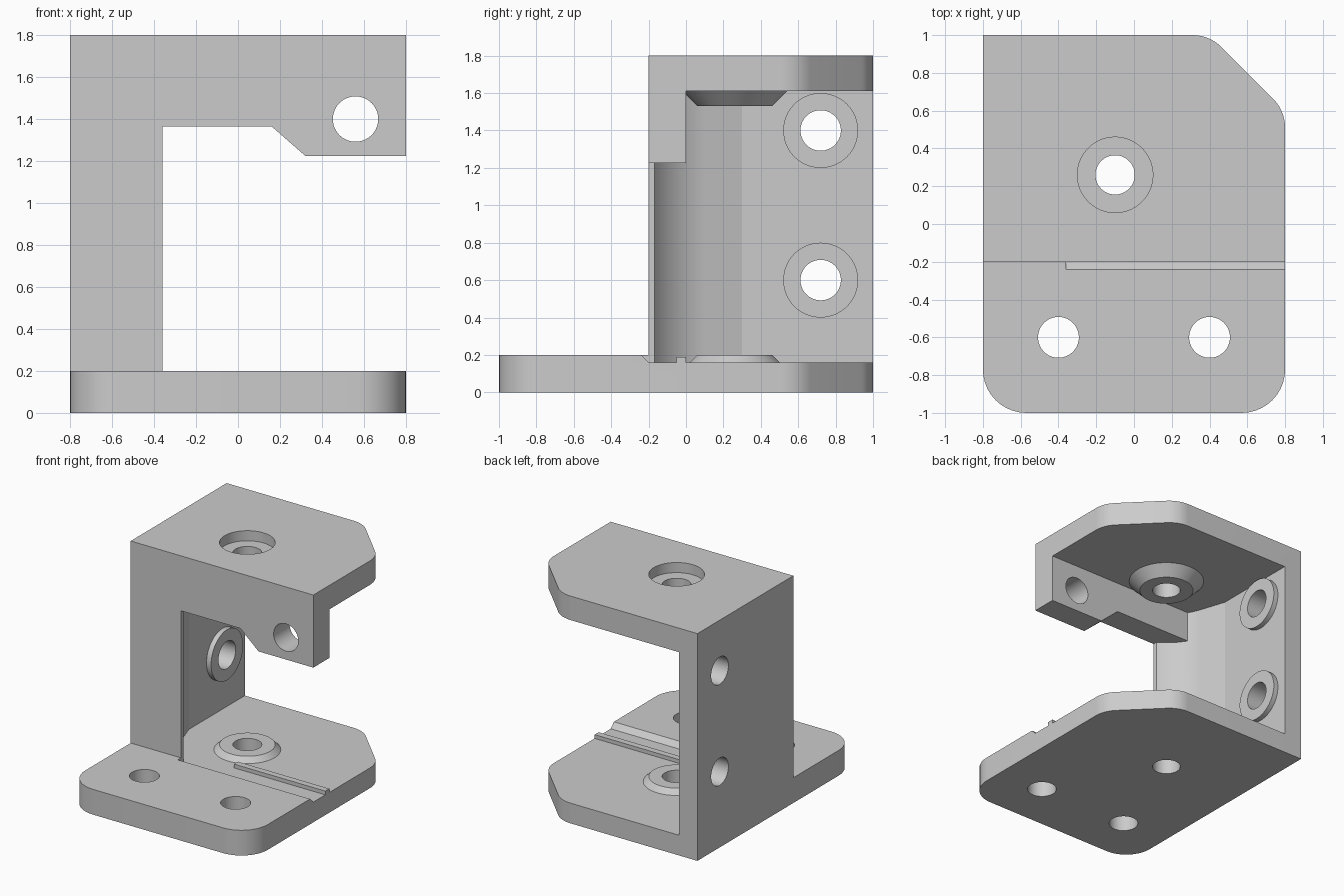
import bpy, bmesh
from math import sin, cos, tan, pi, radians, atan2, hypot, acos
from mathutils import Vector, Matrix

if "Cube" in bpy.data.objects:
    bpy.data.objects.remove(bpy.data.objects["Cube"])

grey = bpy.data.materials.new("light_grey")
grey.use_nodes = True
grey.diffuse_color = (0.6, 0.6, 0.6, 1)
grey.node_tree.nodes["Principled BSDF"].inputs["Base Color"].default_value = (0.6, 0.6, 0.6, 1)


def add_object(name, bm):
    bmesh.ops.recalc_face_normals(bm, faces=bm.faces)
    mesh = bpy.data.meshes.new(name)
    bm.to_mesh(mesh)
    bm.free()
    mesh.materials.append(grey)
    obj = bpy.data.objects.new(name, mesh)
    bpy.context.collection.objects.link(obj)
    return obj


def prism(name, points, low, high, axis="z"):
    """Extrude a 2D outline along an axis."""
    place = {"x": lambda a, b, t: (t, a, b),
             "y": lambda a, b, t: (a, t, b),
             "z": lambda a, b, t: (a, b, t)}[axis]
    bm = bmesh.new()
    face = bm.faces.new([bm.verts.new(place(a, b, low)) for a, b in points])
    ext = bmesh.ops.extrude_face_region(bm, geom=[face])
    verts = [v for v in ext["geom"] if isinstance(v, bmesh.types.BMVert)]
    bmesh.ops.translate(bm, verts=verts, vec=place(0, 0, high - low))
    return add_object(name, bm)


def frustum(name, start, end, r1, r2=None):
    """Round part from start to end."""
    start, end = Vector(start), Vector(end)
    turn = (end - start).to_track_quat("Z", "Y").to_matrix().to_4x4()
    bm = bmesh.new()
    bmesh.ops.create_cone(bm, cap_ends=True, segments=64, radius1=r1,
                          radius2=r2 or r1, depth=(end - start).length,
                          matrix=Matrix.Translation((start + end) / 2) @ turn)
    return add_object(name, bm)


def rounded(corners, steps=10):
    """Outline from (x, y, fillet radius) corners."""
    out = []
    for i, (x, y, r) in enumerate(corners):
        p = Vector((x, y))
        if not r:
            out.append(p)
            continue
        a = (Vector(corners[i - 1][:2]) - p).normalized()
        b = (Vector(corners[(i + 1) % len(corners)][:2]) - p).normalized()
        half = a.angle(b) / 2
        centre = p + (a + b).normalized() * (r / sin(half))
        start = p + a * (r / tan(half)) - centre
        sweep = start.angle_signed(p + b * (r / tan(half)) - centre)
        for k in range(steps + 1):
            t = -sweep * k / steps
            out.append(centre + Vector((start.x * cos(t) - start.y * sin(t),
                                        start.x * sin(t) + start.y * cos(t))))
    return out


def combine(body, tool, operation="DIFFERENCE"):
    mod = body.modifiers.new("join", "BOOLEAN")
    mod.operation, mod.solver, mod.object = operation, "EXACT", tool
    graph = bpy.context.evaluated_depsgraph_get()
    mesh = bpy.data.meshes.new_from_object(body.evaluated_get(graph))
    body.modifiers.clear()
    body.data = mesh
    bpy.data.objects.remove(tool)


# Solid block with the plan outline
body = prism("bracket", rounded([(-0.8, -1, 0.23), (0.8, -1, 0.23), (0.8, 0.6, 0.22),
                                 (0.4, 1, 0.22), (-0.8, 1, 0)]), 0, 1.8)

# Clear the space in front of the front wall
combine(body, prism("front_space", [(-1, -1.2), (1, -1.2), (1, -0.2), (-1, -0.2)], 0.2, 2))

# Inner cavity: side wall, sloped facet tangent to a round clearance
cx, cy, radius, wall, bend = -0.1, 0.26, 0.5, -0.64, 0.3
tangent = atan2(bend - cy, wall - cx) + acos(radius / hypot(wall - cx, bend - cy))
at_y0 = pi + acos((radius ** 2 - cy ** 2) ** 0.5 / radius)
at_edge = pi + acos((cx + 0.36) / radius)


def arc(a, b, n):
    return [(cx + radius * cos(a + (b - a) * i / n), cy + radius * sin(a + (b - a) * i / n))
            for i in range(n + 1)]


combine(body, prism("cavity", [(1, 1.2), (wall, 1.2), (wall, bend)]
                    + arc(tangent, at_y0, 8) + [(1, 0)], 0.16, 1.61))
pillar_arc = arc(at_y0, at_edge, 10)
combine(body, prism("pillar_relief", pillar_arc + [(0, pillar_arc[-1][1]), (0, 0.05), (-0.5, 0.05)],
                    0.16, 1.365))

# Front window with a sloped step, and the sloped floor step
combine(body, prism("window", [(-0.36, 0.19), (1, 0.19), (1, 1.225), (0.32, 1.225),
                               (0.16, 1.365), (-0.36, 1.365)], -0.21, 0.03, "y"))
combine(body, prism("floor_step", [(-0.25, 0.21), (-0.2, 0.16), (-0.05, 0.16),
                                   (-0.05, 0.25), (-0.25, 0.25)], -0.36, 1, "x"))

# Raised bosses on floor, ceiling and side wall
combine(body, frustum("floor_boss", (cx, cy, 0.12), (cx, cy, 0.2), 0.28, 0.2), "UNION")
combine(body, frustum("ceiling_boss", (cx, cy, 1.53), (cx, cy, 1.63), 0.2, 0.3), "UNION")
for z in (0.6, 1.4):
    combine(body, frustum("wall_boss", (-0.7, 0.72, z), (-0.6, 0.72, z), 0.2), "UNION")

# Counterbore and through holes
combine(body, frustum("counterbore", (cx, cy, 1.72), (cx, cy, 1.9), 0.2))
combine(body, frustum("pivot_hole", (cx, cy, -0.1), (cx, cy, 1.9), 0.104))
for x in (-0.4, 0.4):
    combine(body, frustum("base_hole", (x, -0.6, -0.1), (x, -0.6, 0.3), 0.108))
for z in (0.6, 1.4):
    combine(body, frustum("wall_hole", (-0.9, 0.72, z), (-0.5, 0.72, z), 0.108))
combine(body, frustum("front_hole", (0.56, -0.3, 1.4), (0.56, 0.1, 1.4), 0.108))

# Smooth rounds, crisp edges
bpy.ops.object.select_all(action="DESELECT")
body.select_set(True)
bpy.context.view_layer.objects.active = body
bpy.ops.object.shade_smooth_by_angle(angle=radians(15))
